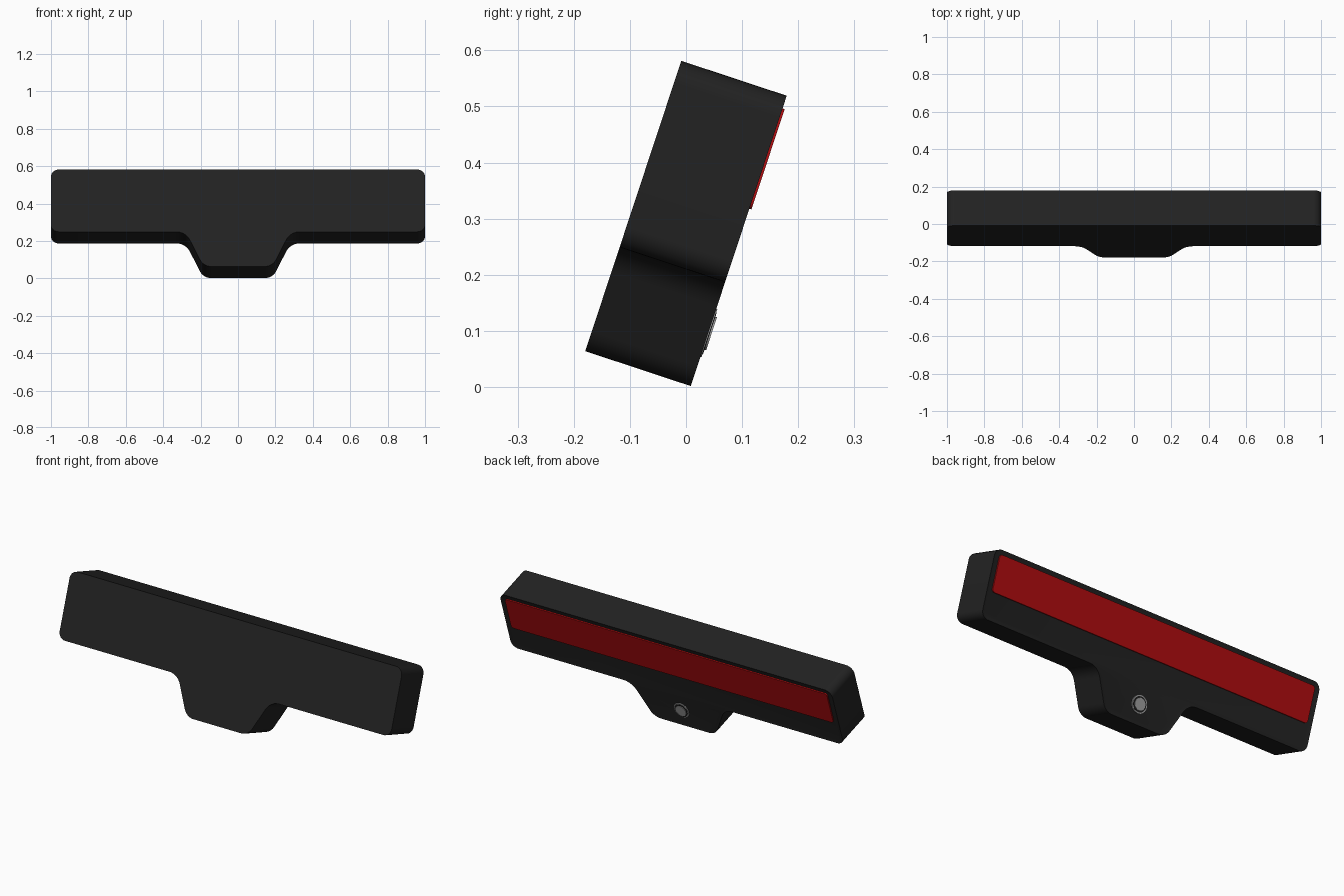
import bpy, bmesh, math
from mathutils import Vector, Matrix

if "Cube" in bpy.data.objects:
    bpy.data.objects.remove(bpy.data.objects["Cube"])

H, T = 0.545, 0.198            # height and thickness before tilting
TILT = (Matrix.Translation((0, 0, 0.2915)) @ Matrix.Rotation(math.radians(-18.3), 4, 'X')
        @ Matrix.Translation((0, 0, -H / 2)))


def material(name, rgb):
    m = bpy.data.materials.new(name)
    m.diffuse_color = (*rgb, 1)
    m.use_nodes = True
    m.node_tree.nodes["Principled BSDF"].inputs["Base Color"].default_value = m.diffuse_color
    return m


BLACK = material("black_plastic", (0.016, 0.016, 0.016))
RED = material("red_adhesive", (0.45, 0.004, 0.005))
METAL = material("metal", (0.35, 0.35, 0.35))


def fillet(points, segs=6):
    """Round every (x, z, radius) corner of a closed outline."""
    out = []
    for i, (x, z, r) in enumerate(points):
        p = Vector((x, z))
        a = (Vector(points[i - 1][:2]) - p).normalized()
        b = (Vector(points[(i + 1) % len(points)][:2]) - p).normalized()
        half = a.angle(b) / 2
        c = p + (a + b).normalized() * (r / math.sin(half))
        s = p + a * (r / math.tan(half)) - c
        e = p + b * (r / math.tan(half)) - c
        for k in range(segs + 1):
            d = s.lerp(e, k / segs).normalized() if k not in (0, segs) else (s if k == 0 else e).normalized()
            out.append(c + d * r)
    return out


def prism(name, outline, y0, y1, mat, rim=0, depth=0):
    """Extrude an x-z outline from y0 to y1, optionally recessing the back."""
    bm = bmesh.new()
    face = bm.faces.new([bm.verts.new((p.x, y0, p.y)) for p in outline])
    ext = bmesh.ops.extrude_face_region(bm, geom=[face])["geom"]
    bmesh.ops.translate(bm, vec=(0, y1 - y0, 0), verts=[v for v in ext if isinstance(v, bmesh.types.BMVert)])
    bmesh.ops.recalc_face_normals(bm, faces=bm.faces)
    if rim:
        back = [f for f in bm.faces if f.normal.y > 0.9]
        bmesh.ops.inset_region(bm, faces=back, thickness=rim)
        bmesh.ops.translate(bm, vec=(0, -depth, 0), verts=back[0].verts)
    bm.transform(TILT)
    me = bpy.data.meshes.new(name)
    bm.to_mesh(me)
    bm.free()
    me.materials.append(mat)
    ob = bpy.data.objects.new(name, me)
    bpy.context.collection.objects.link(ob)
    bpy.context.view_layer.objects.active = ob
    bpy.ops.object.select_all(action='DESELECT')
    ob.select_set(True)
    bpy.ops.object.shade_smooth_by_angle(angle=math.radians(30))
    return ob


def circle(r, z, n=32):
    return [Vector((r * math.cos(2 * math.pi * k / n), z + r * math.sin(2 * math.pi * k / n))) for k in range(n)]


# Body: wide bar with a tapered tab below
right = [(0.185, 0, 0.065), (0.28, 0.195, 0.08), (1, 0.195, 0.04), (1, H, 0.04)]
left = [(-x, z, r) for x, z, r in reversed(right)]
prism("body", fillet(right + left), -T / 2, T / 2, BLACK, rim=0.015, depth=0.003)

# Red adhesive strip on the back
strip = [(-0.97, 0.333, 0.015), (0.97, 0.333, 0.015), (0.97, 0.521, 0.015), (-0.97, 0.521, 0.015)]
prism("adhesive_strip", fillet(strip, 4), T / 2 - 0.01, T / 2 + 0.004, RED)

# Round button in the tab: outer ring, dark gap, raised centre
prism("button_ring", circle(0.045, 0.1), T / 2 - 0.01, T / 2 + 0.002, METAL)
prism("button_gap", circle(0.039, 0.1), T / 2 - 0.01, T / 2 + 0.003, BLACK)
prism("button_centre", circle(0.031, 0.1), T / 2 - 0.01, T / 2 + 0.006, METAL)
